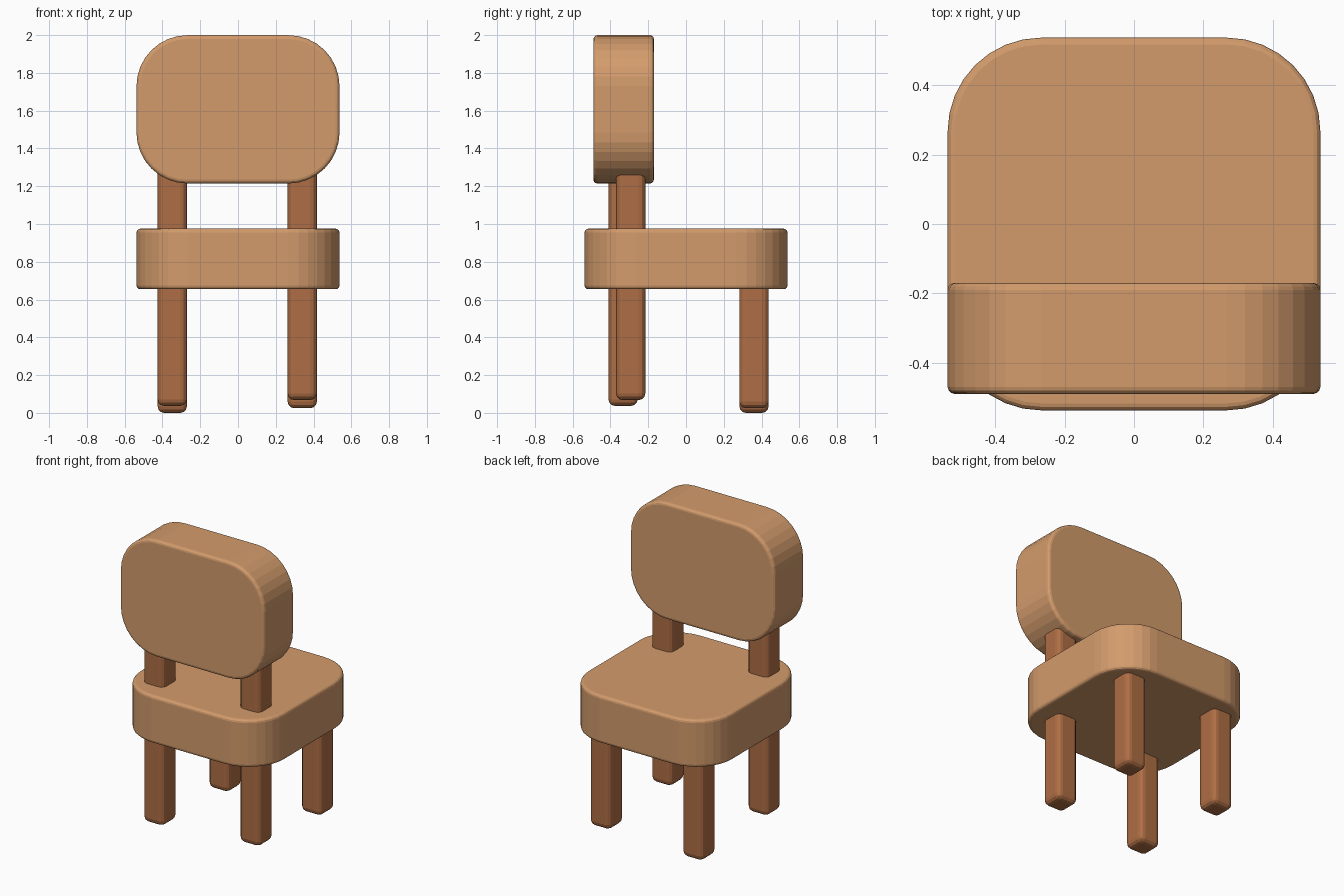
import bpy, bmesh, math
from mathutils import Matrix, Vector

if "Cube" in bpy.data.objects:
    bpy.data.objects.remove(bpy.data.objects["Cube"])


def material(name, rgb):
    m = bpy.data.materials.new(name)
    m.diffuse_color = (*rgb, 1)
    m.use_nodes = True
    m.node_tree.nodes["Principled BSDF"].inputs["Base Color"].default_value = m.diffuse_color
    return m


light_wood = material("light wood", (0.65, 0.33, 0.15))
dark_wood = material("dark wood", (0.42, 0.155, 0.058))


def finish(bm, name, mat, location):
    bmesh.ops.recalc_face_normals(bm, faces=bm.faces)
    mesh = bpy.data.meshes.new(name)
    bm.to_mesh(mesh)
    bm.free()
    mesh.materials.append(mat)
    obj = bpy.data.objects.new(name, mesh)
    obj.location = location
    bpy.context.collection.objects.link(obj)
    return obj


def rounded_slab(name, width, depth, thickness, radius, location, upright=False):
    """Rounded rectangle, extruded, with a small soft rim on both faces."""
    bm = bmesh.new()
    steps = 8
    verts = []
    for k, (sx, sy) in enumerate([(1, 1), (-1, 1), (-1, -1), (1, -1)]):
        for i in range(steps + 1):
            a = math.radians(90) * (k + i / steps)
            verts.append(bm.verts.new((sx * (width / 2 - radius) + radius * math.cos(a),
                                       sy * (depth / 2 - radius) + radius * math.sin(a),
                                       -thickness / 2)))
    base = bm.faces.new(verts)
    top = bmesh.ops.extrude_face_region(bm, geom=[base], use_keep_orig=True)
    moved = [g for g in top["geom"] if isinstance(g, bmesh.types.BMVert)]
    bmesh.ops.translate(bm, verts=moved, vec=Vector((0, 0, thickness)))
    bmesh.ops.recalc_face_normals(bm, faces=bm.faces)
    rims = [e for e in bm.edges if abs(e.verts[0].co.z - e.verts[1].co.z) < 1e-5]
    bmesh.ops.bevel(bm, geom=rims, offset=0.02, segments=3, profile=0.5, affect='EDGES')
    if upright:
        bmesh.ops.rotate(bm, verts=bm.verts, matrix=Matrix.Rotation(math.radians(90), 3, 'X'))
    return finish(bm, name, light_wood, location)


def leg(name, x, y, bottom, top):
    """Square post with rounded edges."""
    bm = bmesh.new()
    bmesh.ops.create_cube(bm, size=1)
    bmesh.ops.scale(bm, verts=bm.verts, vec=(0.155, 0.155, top - bottom))
    bmesh.ops.bevel(bm, geom=bm.edges[:], offset=0.035, segments=3, profile=0.5, affect='EDGES')
    return finish(bm, name, dark_wood, (x, y, (top + bottom) / 2))


# Seat and backrest
rounded_slab("seat", 1.075, 1.075, 0.32, 0.27, (0, 0, 0.815))
rounded_slab("backrest", 1.075, 0.785, 0.32, 0.27, (0, -0.33, 1.607), upright=True)

# Long posts carry the backrest, short legs stop inside the seat
leg("left_back_post", -0.348, -0.333, 0.037, 1.38)
leg("right_back_post", 0.34, -0.293, 0.068, 1.38)
leg("left_leg", -0.348, 0.36, 0.0, 0.85)
leg("right_leg", 0.34, 0.36, 0.025, 0.85)
